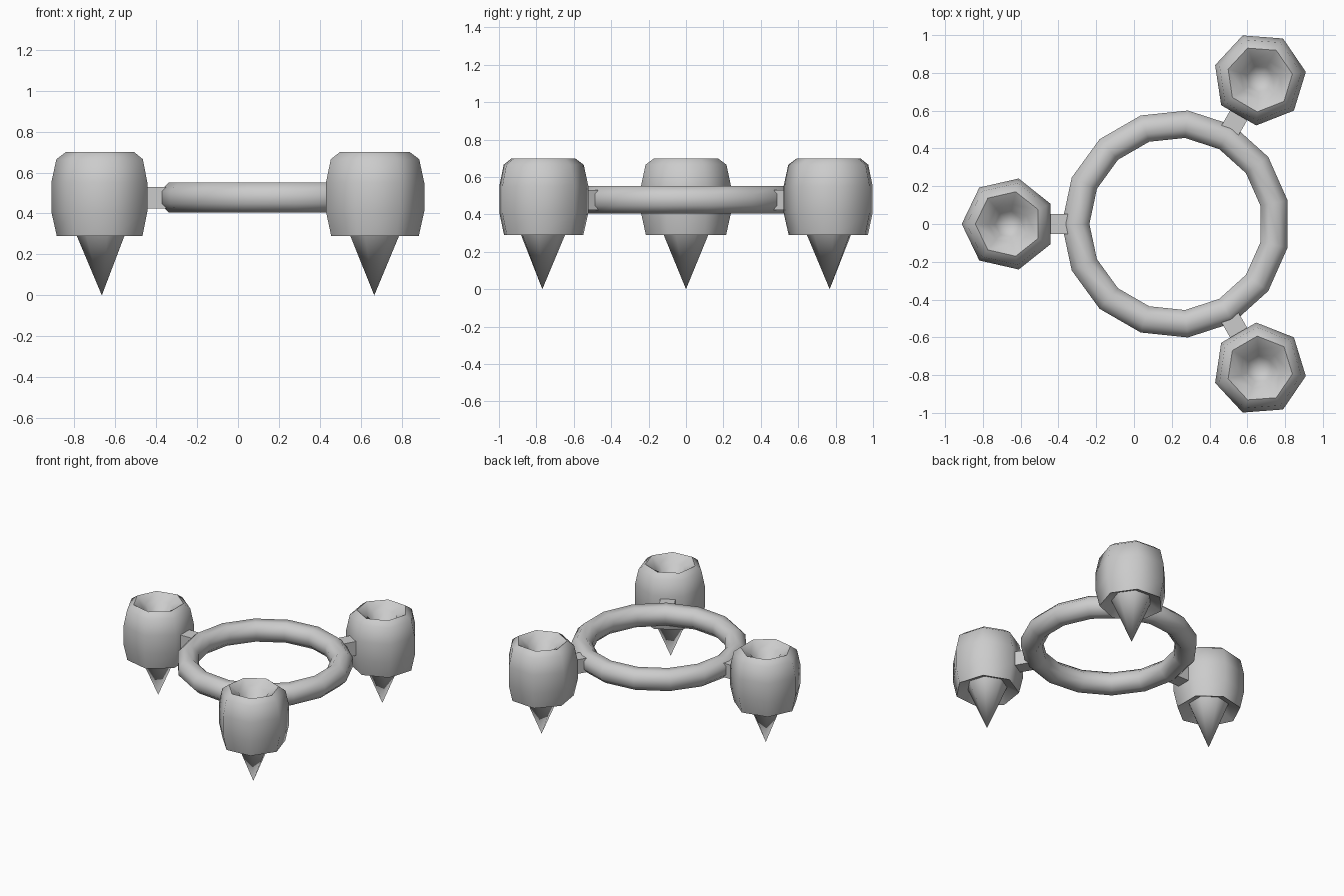
import bpy, bmesh
from math import pi, cos, sin, radians

if "Cube" in bpy.data.objects:
    bpy.data.objects.remove(bpy.data.objects["Cube"])

CX, RAD, ZC = 0.222, 0.887, 0.478   # ring centre, pod distance, ring height


def finish(name, bm, angle=None):
    bmesh.ops.recalc_face_normals(bm, faces=bm.faces)
    me = bpy.data.meshes.new(name)
    bm.to_mesh(me)
    bm.free()
    ob = bpy.data.objects.new(name, me)
    bpy.context.collection.objects.link(ob)
    if angle:
        bpy.ops.object.select_all(action='DESELECT')
        ob.select_set(True)
        bpy.context.view_layer.objects.active = ob
        bpy.ops.object.shade_smooth_by_angle(angle=radians(angle))
    return ob


def lathe(name, profile, n, angle):
    # Revolve (radius, z) points; radius 0 closes to a pole
    bm = bmesh.new()
    rings = []
    for r, z in profile:
        if r == 0:
            rings.append([bm.verts.new((0, 0, z))] * n)
        else:
            rings.append([bm.verts.new((r * cos(2 * pi * i / n), r * sin(2 * pi * i / n), z))
                          for i in range(n)])
    for a, b in zip(rings, rings[1:]):
        for i in range(n):
            j = (i + 1) % n
            bm.faces.new(list(dict.fromkeys((a[i], a[j], b[j], b[i]))))
    return finish(name, bm, angle)


# Octagonal-section ring with 15 segments
bm = bmesh.new()
loops = []
for i in range(15):
    a = pi + 2 * pi * i / 15
    loop = []
    for k in range(8):
        t = pi / 8 + k * pi / 4
        r = 0.531 + 0.079 * cos(t)
        loop.append(bm.verts.new((r * cos(a), r * sin(a), 0.079 * sin(t))))
    loops.append(loop)
for i in range(15):
    a, b = loops[i], loops[(i + 1) % 15]
    for k in range(8):
        m = (k + 1) % 8
        bm.faces.new((a[k], a[m], b[m], b[k]))
ring = finish("ring", bm, 50)
ring.location = (CX, 0, ZC)

# Seven-sided pods with a dished top, recessed bottom cone and a spoke to the ring
shell = [(0.135, 0.33), (0.22, 0.29), (0.247, 0.41), (0.247, 0.55), (0.222, 0.665),
         (0.175, 0.70), (0.105, 0.655), (0.07, 0.59), (0, 0.56)]
cone = [(0, 0), (0.139, 0.33), (0, 0.33)]
for i, ang in enumerate((60, 180, 300)):
    a = radians(ang)
    pos = (CX + RAD * cos(a), RAD * sin(a), 0)
    for name, prof in (("pod", shell), ("pod_spike", cone)):
        ob = lathe(f"{name}_{i}", prof, 7, 55)
        ob.location = pos
        ob.rotation_euler.z = a
    bm = bmesh.new()
    bmesh.ops.create_cube(bm, size=1)
    bmesh.ops.scale(bm, vec=(0.16, 0.104, 0.106), verts=bm.verts)
    spoke = finish(f"spoke_{i}", bm)
    spoke.location = (CX + 0.65 * cos(a), 0.65 * sin(a), 0.476)
    spoke.rotation_euler.z = a
